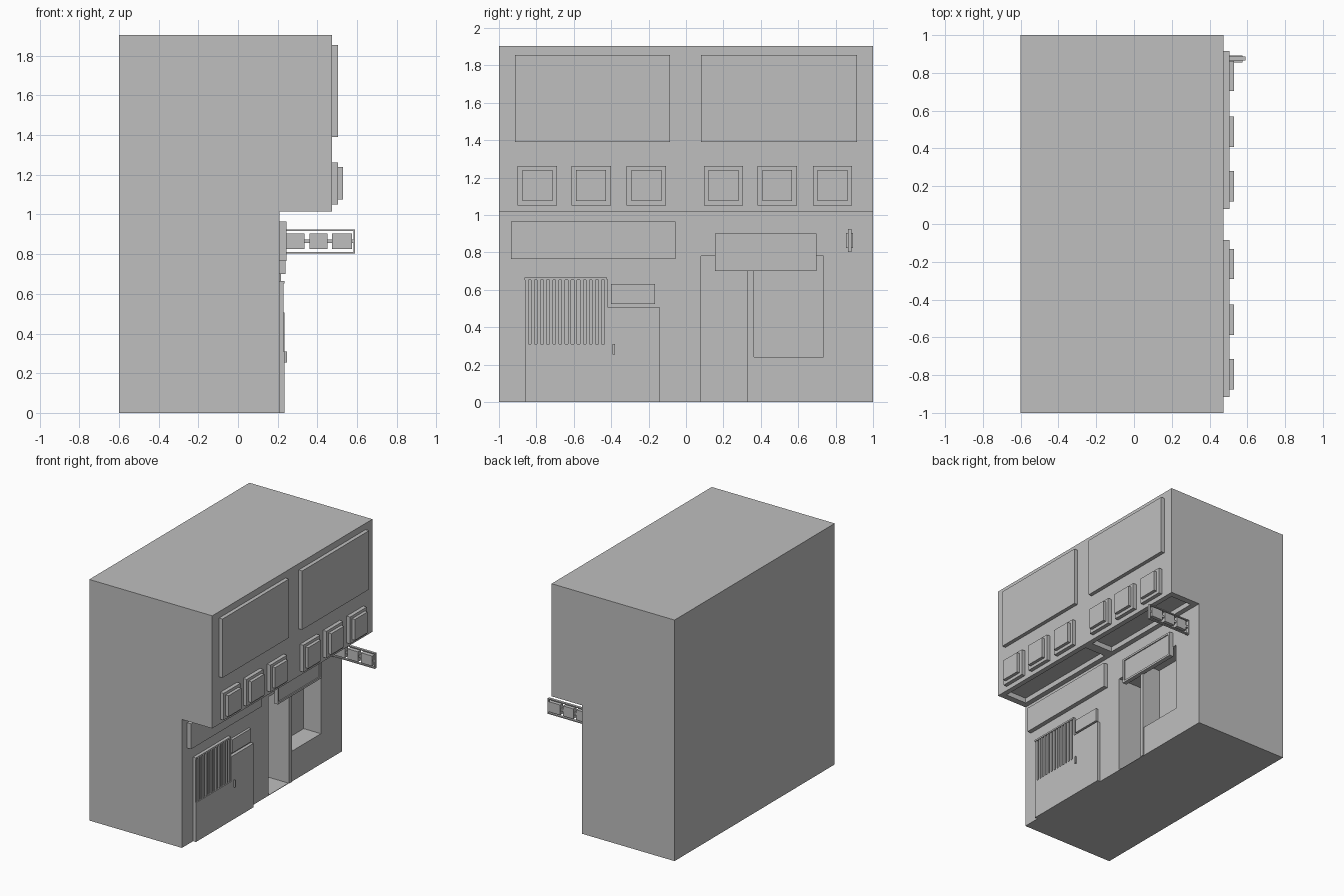
import bpy
import bmesh

cube = bpy.data.objects.get("Cube")
if cube:
    bpy.data.objects.remove(cube, do_unlink=True)

# One plain grey for everything
GREY = (0.52, 0.52, 0.52, 1)
mat = bpy.data.materials.new("plain grey")
mat.use_nodes = True
mat.diffuse_color = GREY
mat.node_tree.nodes["Principled BSDF"].inputs["Base Color"].default_value = GREY


def make(name, bm):
    mesh = bpy.data.meshes.new(name)
    bmesh.ops.recalc_face_normals(bm, faces=bm.faces)
    bm.to_mesh(mesh)
    bm.free()
    mesh.materials.append(mat)
    obj = bpy.data.objects.new(name, mesh)
    bpy.context.scene.collection.objects.link(obj)
    return obj


def prism(name, outline, axis, start, end):
    """Extrude a 2D outline along x (outline is y, z) or y (outline is x, z)."""
    bm = bmesh.new()
    place = (lambda a, b: (start, a, b)) if axis == 0 else (lambda a, b: (a, start, b))
    face = bm.faces.new([bm.verts.new(place(a, b)) for a, b in outline])
    out = bmesh.ops.extrude_face_region(bm, geom=[face])
    move = [0, 0, 0]
    move[axis] = end - start
    verts = [v for v in out["geom"] if isinstance(v, bmesh.types.BMVert)]
    bmesh.ops.translate(bm, vec=move, verts=verts)
    return make(name, bm)


def box(name, x, y, z):
    return prism(name, [(y[0], z[0]), (y[1], z[0]), (y[1], z[1]), (y[0], z[1])],
                 0, x[0], x[1])


def cut(target, x, y, z):
    cutter = box("cutter", x, y, z)
    cutter.hide_render = True
    mod = target.modifiers.new("cut", 'BOOLEAN')
    mod.operation = 'DIFFERENCE'
    mod.solver = 'EXACT'
    mod.object = cutter
    bpy.context.view_layer.objects.active = target
    bpy.ops.object.modifier_apply(modifier=mod.name)
    bpy.data.objects.remove(cutter, do_unlink=True)


WALL, UPPER = 0.21, 0.475      # lower and upper street walls
SOFFIT = 1.015
INSIDE = 0.005                 # how far attached parts sink into the wall

# Building block with an overhanging upper storey
building = prism("building", [(-0.6, 0), (WALL, 0), (WALL, SOFFIT), (UPPER, SOFFIT),
                              (UPPER, 1.905), (-0.6, 1.905)], 1, -1, 1)

# Sunken panels under the overhang
for y in ((-0.95, -0.04), (0.04, 0.95)):
    cut(building, (0.25, 0.435), y, (SOFFIT - 0.1, SOFFIT + 0.04))

# Recessed doorway and shop window, with a divider between
cut(building, (-0.04, 0.4), (0.08, 0.34), (0.004, 0.78))
cut(building, (0.06, 0.4), (0.35, 0.735), (0.24, 0.78))
box("entrance_divider", (-0.045, WALL + 0.006), (0.33, 0.363), (0.002, 0.785))

# Large upper billboards
for side, y in (("right", (-0.915, -0.085)), ("left", (0.08, 0.915))):
    box(f"billboard_{side}", (UPPER - INSIDE, 0.505), y, (1.39, 1.855))

# Row of upper windows: surround with a raised pane
for i, y in enumerate((-0.795, -0.507, -0.212, 0.2, 0.488, 0.783)):
    box(f"window_surround_{i}", (UPPER - INSIDE, 0.505),
        (y - 0.105, y + 0.105), (1.05, 1.262))
    box(f"window_pane_{i}", (0.5, 0.53), (y - 0.08, y + 0.08), (1.075, 1.24))

# Shop signs above the openings
box("wide_sign", (WALL - INSIDE, 0.245), (-0.935, -0.055), (0.765, 0.965))
entrance_sign = box("entrance_sign", (WALL - INSIDE, 0.24), (0.155, 0.697), (0.7, 0.9))
cut(entrance_sign, (0.232, 0.3), (0.172, 0.68), (0.716, 0.885))

# Stepped door panel with a handle and small plaque
prism("door_panel", [(-0.86, 0), (-0.14, 0), (-0.14, 0.505), (-0.42, 0.505),
                     (-0.42, 0.31), (-0.86, 0.31)], 0, WALL - INSIDE, 0.235)
box("door_handle", (0.23, 0.248), (-0.392, -0.38), (0.255, 0.31))
box("plaque", (WALL - INSIDE, 0.23), (-0.4, -0.165), (0.525, 0.63))

# Slatted grille
box("grille_rail", (WALL - INSIDE, 0.235), (-0.863, -0.422), (0.652, 0.665))
SLATS = 14
for i in range(SLATS):
    y = -0.852 + i * 0.425 / (SLATS - 1)
    box(f"grille_slat_{i}", (WALL - INSIDE, 0.23), (y - 0.009, y + 0.009), (0.305, 0.655))

# Projecting blade sign: open frame, three blocks and links
FRAME_Y = (0.866, 0.886)
frame = box("blade_sign_frame", (WALL - INSIDE, 0.59), FRAME_Y, (0.803, 0.925))
cut(frame, (0.218, 0.582), (0.8, 0.95), (0.811, 0.917))
for i, x in enumerate(((0.245, 0.335), (0.36, 0.45), (0.475, 0.575))):
    box(f"blade_sign_block_{i}", x, (0.855, 0.893), (0.825, 0.905))
box("blade_sign_link", (WALL - INSIDE, 0.585), FRAME_Y, (0.857, 0.873))
